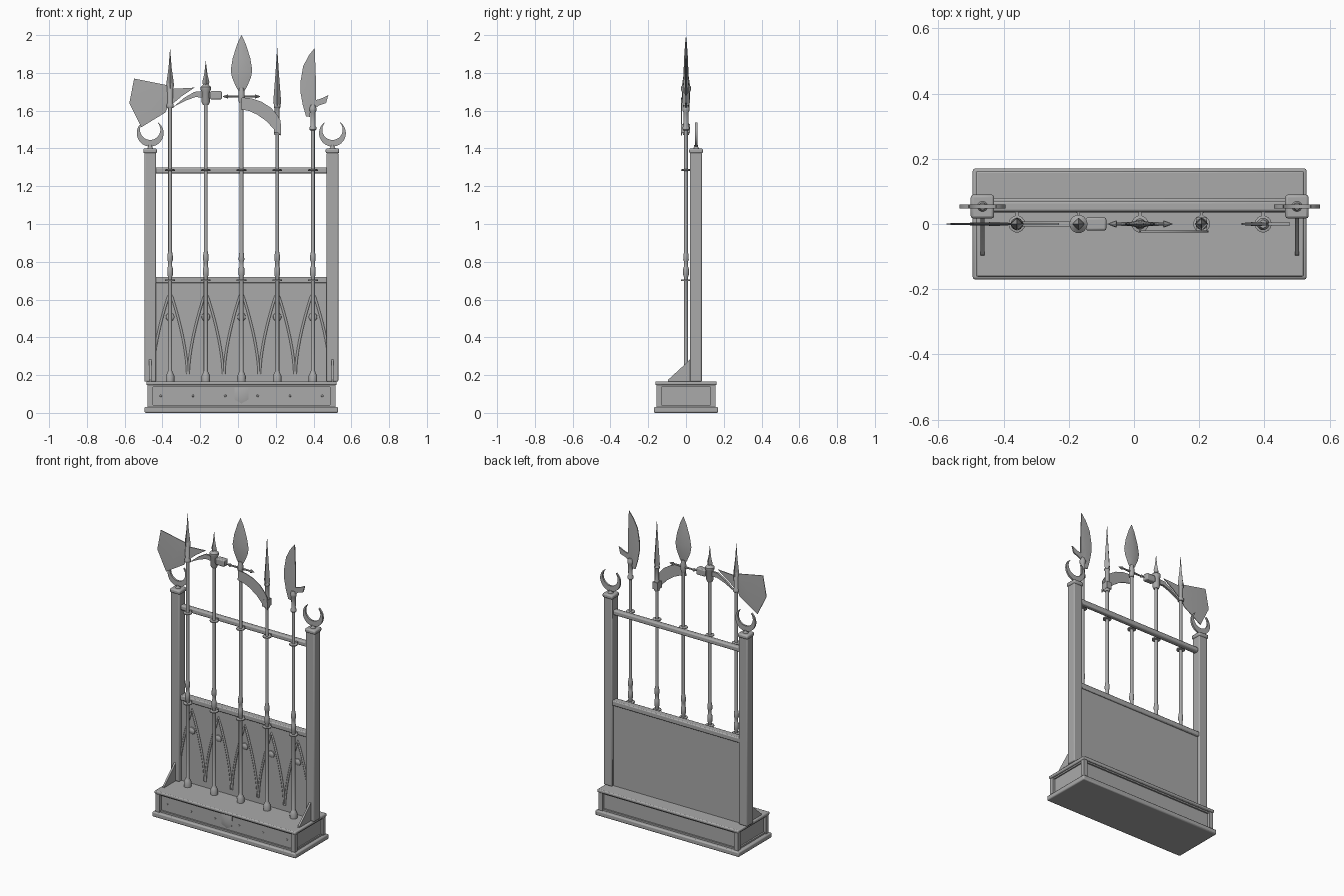
import bpy, bmesh, math
from mathutils import Vector, Matrix

grey = bpy.data.materials.new("steel grey")
grey.diffuse_color = (0.4, 0.4, 0.4, 1)
CX = 0.0185                                   # rack centre line
SHAFTS = [CX + 0.189 * i for i in range(-2, 3)]
POSTS = (-0.465, 0.5)


def finish(name, bm, bevel=0):
    bmesh.ops.remove_doubles(bm, verts=bm.verts, dist=1e-5)
    bmesh.ops.recalc_face_normals(bm, faces=bm.faces)
    me = bpy.data.meshes.new(name)
    bm.to_mesh(me)
    bm.free()
    me.materials.append(grey)
    me.shade_smooth()
    me.set_sharp_from_angle(angle=math.radians(35))
    ob = bpy.data.objects.new(name, me)
    bpy.context.collection.objects.link(ob)
    if bevel:
        mod = ob.modifiers.new("bevel", 'BEVEL')
        mod.width, mod.segments = bevel, 2
    return ob


def box(name, x0, x1, y0, y1, z0, z1, bevel=0):
    bm = bmesh.new()
    bmesh.ops.create_cube(bm, size=1)
    for v in bm.verts:
        v.co = ((x0 + x1) / 2 + v.co.x * (x1 - x0),
                (y0 + y1) / 2 + v.co.y * (y1 - y0),
                (z0 + z1) / 2 + v.co.z * (z1 - z0))
    return finish(name, bm, bevel)


def lathe(name, profile, origin, axis=(0, 0, 1), n=14, flat=1.0):
    """Turn (radius, height) pairs around an axis; flat squashes y."""
    bm = bmesh.new()
    q = Vector((0, 0, 1)).rotation_difference(Vector(axis)).to_matrix()
    rings = []
    for r, h in profile:
        r = max(r, 1e-6)
        rings.append([bm.verts.new(Vector(origin) + q @ Vector((
            r * math.cos(2 * math.pi * k / n),
            flat * r * math.sin(2 * math.pi * k / n), h))) for k in range(n)])
    for a, b in zip(rings, rings[1:]):
        for k in range(n):
            bm.faces.new((a[k], a[(k + 1) % n], b[(k + 1) % n], b[k]))
    bm.faces.new(rings[0])
    bm.faces.new(rings[-1])
    return finish(name, bm)


def plate(name, pts, y, t, ridge=None, rt=0.0):
    """Upright plate from an x-z outline; ridge is a raised inner point."""
    bm = bmesh.new()
    front = [bm.verts.new((x, y - t / 2, z)) for x, z in pts]
    back = [bm.verts.new((x, y + t / 2, z)) for x, z in pts]
    n = len(pts)
    for k in range(n):
        j = (k + 1) % n
        bm.faces.new((front[k], front[j], back[j], back[k]))
    for loop, s in ((front, -1), (back, 1)):
        if ridge:
            c = bm.verts.new((ridge[0], y + s * rt, ridge[1]))
            for k in range(n):
                bm.faces.new((loop[k], loop[(k + 1) % n], c))
        else:
            bm.faces.new(loop)
    return finish(name, bm)


# Plinth: slabs, core, corner strips and edge strips
box("plinth_foot", -0.495, 0.53, -0.17, 0.17, 0, 0.032, 0.007)
box("plinth_core", -0.462, 0.502, -0.138, 0.138, 0.03, 0.15)
box("plinth_top", -0.485, 0.522, -0.162, 0.162, 0.147, 0.167, 0.006)
for x0, x1 in ((-0.479, -0.451), (0.488, 0.516)):
    for y0, y1 in ((-0.155, -0.13), (0.13, 0.155)):
        box("plinth_corner", x0, x1, y0, y1, 0.03, 0.148)
for z0, z1 in ((0.03, 0.042), (0.138, 0.149)):
    box("plinth_trim", -0.472, 0.51, -0.148, 0.148, z0, z1)
for i in range(6):
    lathe("plinth_rivet", [(0.007, 0), (0.005, 0.004), (0, 0.006)],
          (CX - 0.4275 + 0.171 * i, -0.137, 0.09), (0, -1, 0), 8)
plate("plinth_crest", [(CX - 0.038, 0.135), (CX + 0.038, 0.135), (CX + 0.036, 0.07),
                       (CX, 0.05), (CX - 0.036, 0.07)], -0.139, 0.006, (CX, 0.1), 0.014)

# Posts with caps, crescent finials and foot braces
for px in POSTS:
    box("post", px - 0.031, px + 0.031, 0.02, 0.084, 0.165, 1.378, 0.006)
    box("post_cap", px - 0.036, px + 0.036, 0.017, 0.09, 1.374, 1.4, 0.008)
    lathe("finial_stem", [(0.018, 0), (0.011, 0.01), (0.011, 0.02)], (px, 0.054, 1.397))
    outer, inner = [], []
    for k in range(29):
        a = math.radians(-90 + (k - 14) / 14 * 143)
        outer.append((px + 0.071 * math.cos(a), 1.481 + 0.071 * math.sin(a)))
        b = math.radians(-90 + (k - 14) / 14 * 132)
        inner.append((px + 0.054 * math.cos(b), 1.499 + 0.054 * math.sin(b)))
    bm = bmesh.new()
    quads = [[bm.verts.new((p[0], 0.054 + s, p[1])) for p in arc]
             for arc, s in ((outer, -.006), (inner, -.006), (inner, .006), (outer, .006))]
    for a, b in zip(quads, quads[1:] + quads[:1]):
        for k in range(28):
            bm.faces.new((a[k], a[k + 1], b[k + 1], b[k]))
    for k in (0, 28):
        bm.faces.new([q[k] for q in quads])
    finish("crescent_finial", bm)
    bm = bmesh.new()
    tri = [(-0.097, 0.165), (-0.095, 0.175), (0.0, 0.262), (0.021, 0.285), (0.03, 0.165)]
    sides = [[bm.verts.new((px + s, y, z)) for y, z in tri] for s in (-0.006, 0.006)]
    for s in sides:
        bm.faces.new(s)
    for k in range(5):
        j = (k + 1) % 5
        bm.faces.new((sides[0][k], sides[0][j], sides[1][j], sides[1][k]))
    finish("post_brace", bm)

# Rails and back panel
box("upper_rail", -0.44, 0.475, 0.037, 0.071, 1.268, 1.3, 0.008)
box("lower_rail", -0.44, 0.475, 0.035, 0.08, 0.687, 0.72, 0.006)
box("back_panel", -0.44, 0.475, 0.046, 0.068, 0.16, 0.69)

# Pointed arch mouldings and rosettes on the panel
for sx in SHAFTS:
    path = []
    for k in range(-12, 13):
        h = 1 - abs(k) / 12
        path.append((sx + math.copysign(0.092 * (1 - h ** 1.6), k), 0.045, 0.205 + 0.44 * h))
    cu = bpy.data.curves.new("arch_moulding", 'CURVE')
    cu.dimensions = '3D'
    cu.bevel_depth, cu.bevel_resolution, cu.use_fill_caps = 0.007, 1, True
    sp = cu.splines.new('POLY')
    sp.points.add(len(path) - 1)
    for p, co in zip(sp.points, path):
        p.co = (*co, 1)
    cu.materials.append(grey)
    bpy.context.collection.objects.link(bpy.data.objects.new("arch_moulding", cu))
    lathe("rosette", [(0.023, 0), (0.021, 0.006), (0.01, 0.012), (0, 0.013)],
          (sx, 0.047, 0.508), (0, -1, 0))

# Pole shafts with sockets, grips and holding rings
TOPS = (1.66, 1.72, 1.70, 1.6, 1.62)
for sx, top in zip(SHAFTS, TOPS):
    lathe("pole_shaft", [(0.022, 0.163), (0.023, 0.195), (0.016, 0.21), (0.011, 0.222),
                         (0.011, 0.72), (0.015, 0.73), (0.015, 0.765), (0.011, 0.775),
                         (0.011, 0.8), (0.015, 0.81), (0.014, 0.835), (0.01, 0.855),
                         (0.01, top)], (sx, 0, 0))
    for z in (0.702, 1.285):
        lathe("holding_ring", [(0.02, -0.005), (0.026, -0.003), (0.026, 0.003),
                               (0.02, 0.005)], (sx, 0, z))
        box("ring_stem", sx - 0.005, sx + 0.005, 0.01, 0.045, z - 0.005, z + 0.005)

# Pole 1: broad axe with top spike and rear fluke
ax = SHAFTS[0]
lathe("axe_socket", [(0.017, 1.615), (0.019, 1.62), (0.019, 1.632), (0.014, 1.64),
                     (0.017, 1.74), (0.012, 1.75)], (ax, 0, 0))
lathe("axe_spike", [(0.012, 1.70), (0.021, 1.735), (0.008, 1.83), (0, 1.935)], (ax, 0, 0), n=4)
plate("axe_blade", [(-0.55, 1.77), (ax, 1.732), (ax, 1.645), (-0.385, 1.59), (-0.512, 1.512),
                    (-0.575, 1.64)], 0, 0.004, (-0.42, 1.675), 0.006)
plate("axe_fluke", [(ax, 1.715), (-0.23, 1.722), (-0.30, 1.675), (ax, 1.625)], 0, 0.006)

# Pole 2: war hammer with beak and spike
hx = SHAFTS[1]
lathe("hammer_socket", [(0.015, 1.63), (0.022, 1.645), (0.022, 1.7), (0.028, 1.712),
                        (0.028, 1.725), (0.012, 1.74)], (hx, 0, 0))
lathe("hammer_spike", [(0.013, 1.73), (0.019, 1.752), (0.009, 1.79), (0, 1.865)], (hx, 0, 0), n=4)
box("hammer_neck", hx, -0.14, -0.013, 0.013, 1.668, 1.696)
box("hammer_head", -0.148, -0.085, -0.02, 0.02, 1.66, 1.703, 0.006)
plate("hammer_beak", [(hx, 1.702), (-0.23, 1.7), (-0.285, 1.668), (-0.345, 1.618),
                      (-0.28, 1.652), (-0.225, 1.672), (hx, 1.668)], 0, 0.014)

# Pole 3: leaf spear with crossbar
sx = SHAFTS[2]
lathe("spear_socket", [(0.013, 1.64), (0.017, 1.66), (0.017, 1.69), (0.012, 1.72)], (sx, 0, 0))
lathe("spear_blade", [(0.012, 1.70), (0.026, 1.72), (0.05, 1.775), (0.057, 1.815),
                      (0.046, 1.88), (0.022, 1.955), (0, 2.0)], (sx, 0, 0), n=4, flat=0.22)
for a in (-1, 1):
    lathe("spear_crossbar", [(0.007, 0), (0.005, 0.07), (0.011, 0.073), (0, 0.102)],
          (sx, 0, 1.675), (a, 0, 0), 8)

# Pole 4: fluted pike with curved side blade
kx = SHAFTS[3]
lathe("pike_socket", [(0.014, 1.47), (0.018, 1.48), (0.018, 1.52), (0.013, 1.54),
                      (0.013, 1.61), (0.018, 1.62), (0.012, 1.64)], (kx, 0, 0))
lathe("pike_spike", [(0.012, 1.61), (0.021, 1.645), (0.009, 1.80), (0, 1.935)], (kx, 0, 0), n=4)
plate("curved_blade", [(0.02, 1.67), (0.07, 1.665), (0.125, 1.647), (0.175, 1.615),
                       (0.21, 1.575), (0.226, 1.545), (0.228, 1.468), (0.19, 1.502),
                       (0.15, 1.545), (0.10, 1.58), (0.06, 1.598), (0.015, 1.607)], -0.023, 0.005)
box("curved_blade_clamp", kx - 0.017, kx + 0.017, -0.026, 0.02, 1.485, 1.53)

# Pole 5: glaive with rear hook
gx = SHAFTS[4]
lathe("glaive_socket", [(0.014, 1.495), (0.018, 1.5), (0.018, 1.512), (0.013, 1.52),
                        (0.014, 1.59), (0.019, 1.6), (0.019, 1.612), (0.012, 1.63)], (gx, 0, 0))
plate("glaive_blade", [(0.406, 1.932), (0.375, 1.893), (0.345, 1.835), (0.332, 1.76),
                       (0.33, 1.70), (0.343, 1.63), (0.36, 1.57), (0.38, 1.567),
                       (0.386, 1.615), (0.412, 1.615), (0.413, 1.75)], 0, 0.006,
      (0.378, 1.70), 0.007)
plate("glaive_hook", [(0.405, 1.655), (0.435, 1.662), (0.478, 1.682), (0.466, 1.64),
                      (0.43, 1.628), (0.405, 1.61)], 0, 0.008)
